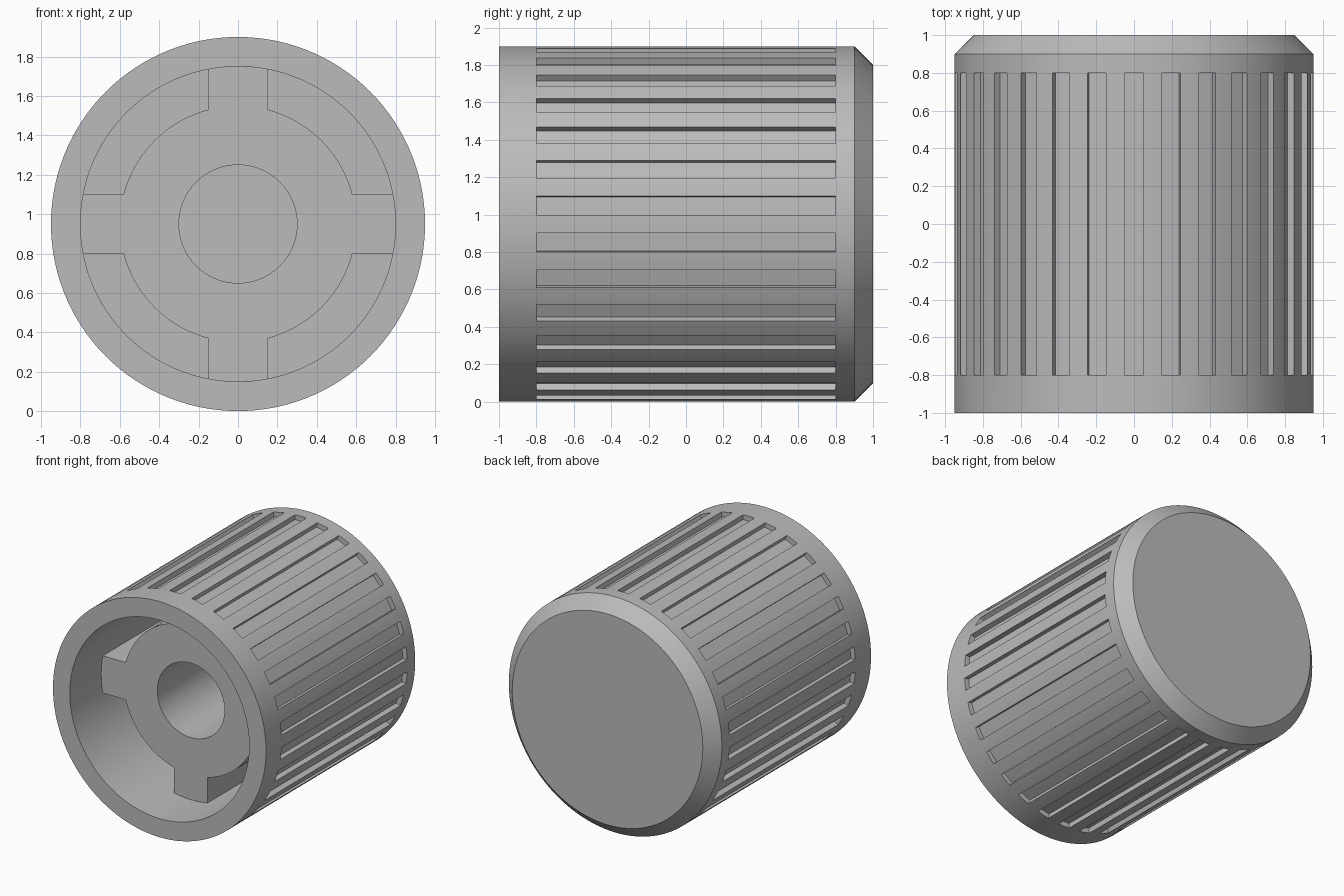
import bpy
import bmesh
from math import sin, cos, asin, radians, tau

cube = bpy.data.objects.get("Cube")
if cube:
    bpy.data.objects.remove(cube, do_unlink=True)

RADIUS, BORE, HUB, CAVITY = 0.95, 0.3, 0.6, 0.8
AXIS_Z = 0.95          # height of the turning axis
CAVITY_FLOOR = 0.8     # y of the inner floor
GROOVES = 30
GROOVE_HALF_WIDTH = 0.05
GROOVE_FLOOR = 0.91

grey = bpy.data.materials.new("Mid grey plastic")
grey.use_nodes = True
grey.diffuse_color = (0.5, 0.5, 0.5, 1)
grey.node_tree.nodes["Principled BSDF"].inputs["Base Color"].default_value = (0.5, 0.5, 0.5, 1)


def point(r, angle, y):
    """Point at a radius and angle around the y axis, angle measured from the top."""
    return (r * sin(angle), y, AXIS_Z + r * cos(angle))


def bridge(bm, a, b):
    """Quads between two closed rings of equal length."""
    n = len(a)
    return [bm.faces.new((a[i], a[(i + 1) % n], b[(i + 1) % n], b[i])) for i in range(n)]


def finish(bm, name):
    bmesh.ops.recalc_face_normals(bm, faces=bm.faces[:])
    mesh = bpy.data.meshes.new(name)
    bm.to_mesh(mesh)
    bm.free()
    mesh.materials.append(grey)
    obj = bpy.data.objects.new(name, mesh)
    bpy.context.collection.objects.link(obj)
    bpy.ops.object.select_all(action='DESELECT')
    obj.select_set(True)
    bpy.context.view_layer.objects.active = obj
    bpy.ops.object.shade_smooth_by_angle(angle=radians(30))
    return obj


# Knob shell: turned profile with a blind cavity and a chamfered back rim
pitch = tau / GROOVES
edge = asin(GROOVE_HALF_WIDTH / RADIUS)
angles = [k * pitch + a for k in range(GROOVES) for a in (-edge, 0, edge, pitch / 2)]
profile = [(CAVITY, CAVITY_FLOOR), (CAVITY, -1), (RADIUS, -1), (RADIUS, -0.8),
           (RADIUS, 0.8), (RADIUS, 0.9), (0.85, 1)]
bm = bmesh.new()
rings = [[bm.verts.new(point(r, a, y)) for a in angles] for r, y in profile]
strips = [bridge(bm, a, b) for a, b in zip(rings, rings[1:])]
bm.faces.new(rings[0])
bm.faces.new(rings[-1])

# Grip grooves: push pairs of side faces inward to a flat floor
grip = strips[3]
for k in range(GROOVES):
    faces = grip[4 * k:4 * k + 2]
    out = bmesh.ops.extrude_face_region(bm, geom=faces)
    bmesh.ops.delete(bm, geom=faces, context='FACES_ONLY')
    dx, dz = sin(k * pitch), cos(k * pitch)
    for v in (g for g in out["geom"] if isinstance(g, bmesh.types.BMVert)):
        push = GROOVE_FLOOR - (v.co.x * dx + (v.co.z - AXIS_Z) * dz)
        v.co.x += push * dx
        v.co.z += push * dz
loose = [e for e in bm.edges if not e.link_faces]
bmesh.ops.delete(bm, geom=loose, context='EDGES')
loose_verts = [v for v in bm.verts if not v.link_edges]
bmesh.ops.delete(bm, geom=loose_verts, context='VERTS')
finish(bm, "knob_shell")

# Shaft hub: recessed sleeve with four ribs that reach the cavity wall
rib_tip, rib_root = asin(0.15 / CAVITY), asin(0.15 / HUB)
outline = []
for q in range(4):
    turn = q * tau / 4
    outline += [(CAVITY, turn + rib_tip * (i / 4 - 1)) for i in range(9)]
    span = tau / 4 - 2 * rib_root
    outline += [(HUB, turn + rib_root + span * i / 16) for i in range(17)]
bm = bmesh.new()
outer_back, outer_front = [[bm.verts.new(point(r, a, y)) for r, a in outline]
                           for y in (CAVITY_FLOOR, -0.6)]
bore_front, bore_back = [[bm.verts.new(point(BORE, a, y)) for r, a in outline]
                         for y in (-0.6, CAVITY_FLOOR)]
bridge(bm, outer_back, outer_front)
bridge(bm, outer_front, bore_front)
bridge(bm, bore_front, bore_back)
bridge(bm, bore_back, outer_back)
finish(bm, "shaft_hub")
